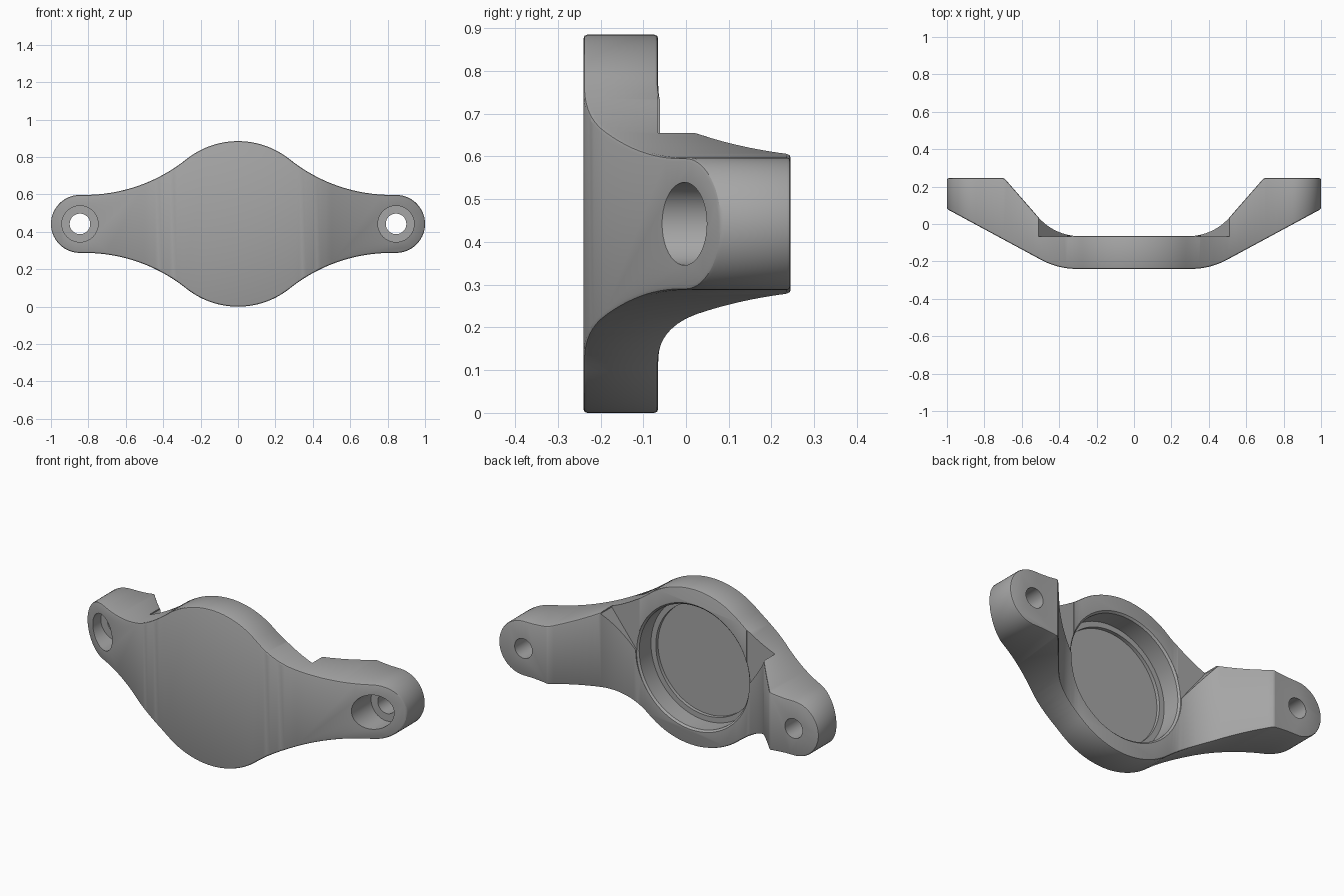
import bpy, bmesh
from math import sin, cos, pi, asin, atan2, radians, sqrt
from mathutils import Matrix, Vector

if "Cube" in bpy.data.objects:
    bpy.data.objects.remove(bpy.data.objects["Cube"])

MID = 0.4425          # height of the centre line
HUB, TIP = 0.4425, 0.155   # hub and lug-end radii
TIP_X = 0.845         # lug hole position
FACE = -0.065         # back face of the hub

grey = bpy.data.materials.new("grey metal")
grey.use_nodes = True
colour = (0.38, 0.38, 0.38, 1)
grey.diffuse_color = colour
grey.node_tree.nodes["Principled BSDF"].inputs["Base Color"].default_value = colour


def arc(cx, cy, r, a0, a1, n):
    return [(cx + r * cos(a0 + (a1 - a0) * i / n), cy + r * sin(a0 + (a1 - a0) * i / n))
            for i in range(n + 1)]


def make_object(name, bm):
    bmesh.ops.recalc_face_normals(bm, faces=bm.faces)
    mesh = bpy.data.meshes.new(name)
    bm.to_mesh(mesh)
    bm.free()
    mesh.materials.append(grey)
    ob = bpy.data.objects.new(name, mesh)
    bpy.context.collection.objects.link(ob)
    return ob


def prism(name, points, place, low, high):
    """Extrude a flat profile; place maps (u, v, depth) to a position."""
    bm = bmesh.new()
    face = bm.faces.new([bm.verts.new(place(u, v, low)) for u, v in points])
    new = bmesh.ops.extrude_face_region(bm, geom=[face])["geom"]
    shift = Vector(place(0, 0, high)) - Vector(place(0, 0, low))
    bmesh.ops.translate(bm, vec=shift, verts=[g for g in new if isinstance(g, bmesh.types.BMVert)])
    return make_object(name, bm)


def lathe(name, profile, x, steps):
    """Revolve (radius, y) points about a front-to-back axis through x."""
    bm = bmesh.new()
    verts = [bm.verts.new((x + r, y, MID)) for r, y in profile]
    edges = [bm.edges.new(pair) for pair in zip(verts, verts[1:])]
    bmesh.ops.spin(bm, geom=verts + edges, cent=(x, 0, MID), axis=(0, 1, 0),
                   angle=2 * pi, steps=steps)
    bmesh.ops.remove_doubles(bm, verts=bm.verts, dist=0.0001)
    return make_object(name, bm)


def apply_boolean(ob, cutter, operation):
    mod = ob.modifiers.new(operation, 'BOOLEAN')
    mod.operation, mod.solver, mod.object = operation, 'EXACT', cutter
    bpy.context.view_layer.objects.active = ob
    bpy.ops.object.modifier_apply(modifier=mod.name)
    bpy.data.objects.remove(cutter)


def front_plane(u, v, d):
    return (u, d, MID + v)


def top_plane(u, v, d):
    return (u, v, d)


# Front outline: hub circle, concave flank and round lug end, mirrored twice
flank_x = 0.82
flank_r = (flank_x ** 2 + TIP ** 2 - HUB ** 2) / (2 * (HUB - TIP))
lean = atan2(TIP + flank_r, flank_x)
quarter = arc(0, 0, HUB, pi / 2, lean, 12)
quarter += arc(flank_x, TIP + flank_r, flank_r, lean + pi, 1.5 * pi, 20)[1:]
quarter += arc(TIP_X, 0, TIP, pi / 2, 0, 14)
lower = [(x, -z) for x, z in quarter[-2::-1]]
right_half = quarter + lower
outline = right_half + [(-x, z) for x, z in right_half[-2:0:-1]]
bracket = prism("mounting_bracket", outline, front_plane, -0.5, 0.5)

# Top profile: flat front, swept arms, ramps blending into the hub
slope = radians(28.4)
ramp = radians(51.6)
half = arc(0.306, 0.16, 0.4, -pi / 2, -pi / 2 + slope, 10)
half += [(1.04, 0.1016), (1.04, 0.245), (0.70, 0.245), (0.69, 0.241)]
half += arc(0.29, FACE + 0.293, 0.293, -pi / 2 + ramp, -pi / 2, 14)
profile = half + [(-x, y) for x, y in reversed(half)]
apply_boolean(bracket, prism("profile_cutter", profile, top_plane, -0.2, 1.2), 'INTERSECT')

# Small chamfer around the outline edges
bm = bmesh.new()
bm.from_mesh(bracket.data)
bmesh.ops.remove_doubles(bm, verts=bm.verts, dist=0.0005)
sharp = [e for e in bm.edges if e.is_manifold and e.calc_face_angle(0) > radians(58)]
bmesh.ops.bevel(bm, geom=sharp, offset=0.009, segments=2, profile=0.5,
                affect='EDGES', clamp_overlap=False)
bm.to_mesh(bracket.data)
bm.free()

# Relief wedges where the upper ramps meet the hub
for side in (-1, 1):
    wedge = [(0.335, 0), (0.35, 0), (0.51, 0.205), (0.51, 0.4), (0.335, 0.4)]
    cutter = prism("wedge_cutter", [(side * x, z) for x, z in wedge], front_plane,
                   FACE - 0.001, 0.4)
    apply_boolean(bracket, cutter, 'DIFFERENCE')

# Stepped round pocket in the back of the hub
pocket = [(0, -0.2), (0.315, -0.2), (0.315, -0.18), (0.345, -0.18), (0.345, FACE - 0.01),
          (0.355, FACE), (0.355, 0.4), (0, 0.4)]
apply_boolean(bracket, lathe("pocket_cutter", pocket, 0, 72), 'DIFFERENCE')

# Counterbored screw holes in the lugs
for side in (-1, 1):
    hole = [(0, -0.4), (0.097, -0.4), (0.097, 0.12), (0.055, 0.12), (0.055, 0.4), (0, 0.4)]
    apply_boolean(bracket, lathe("hole_cutter", hole, side * TIP_X, 40), 'DIFFERENCE')

bpy.ops.object.select_all(action='DESELECT')
bracket.select_set(True)
bpy.context.view_layer.objects.active = bracket
bpy.ops.object.shade_smooth_by_angle(angle=radians(28))
